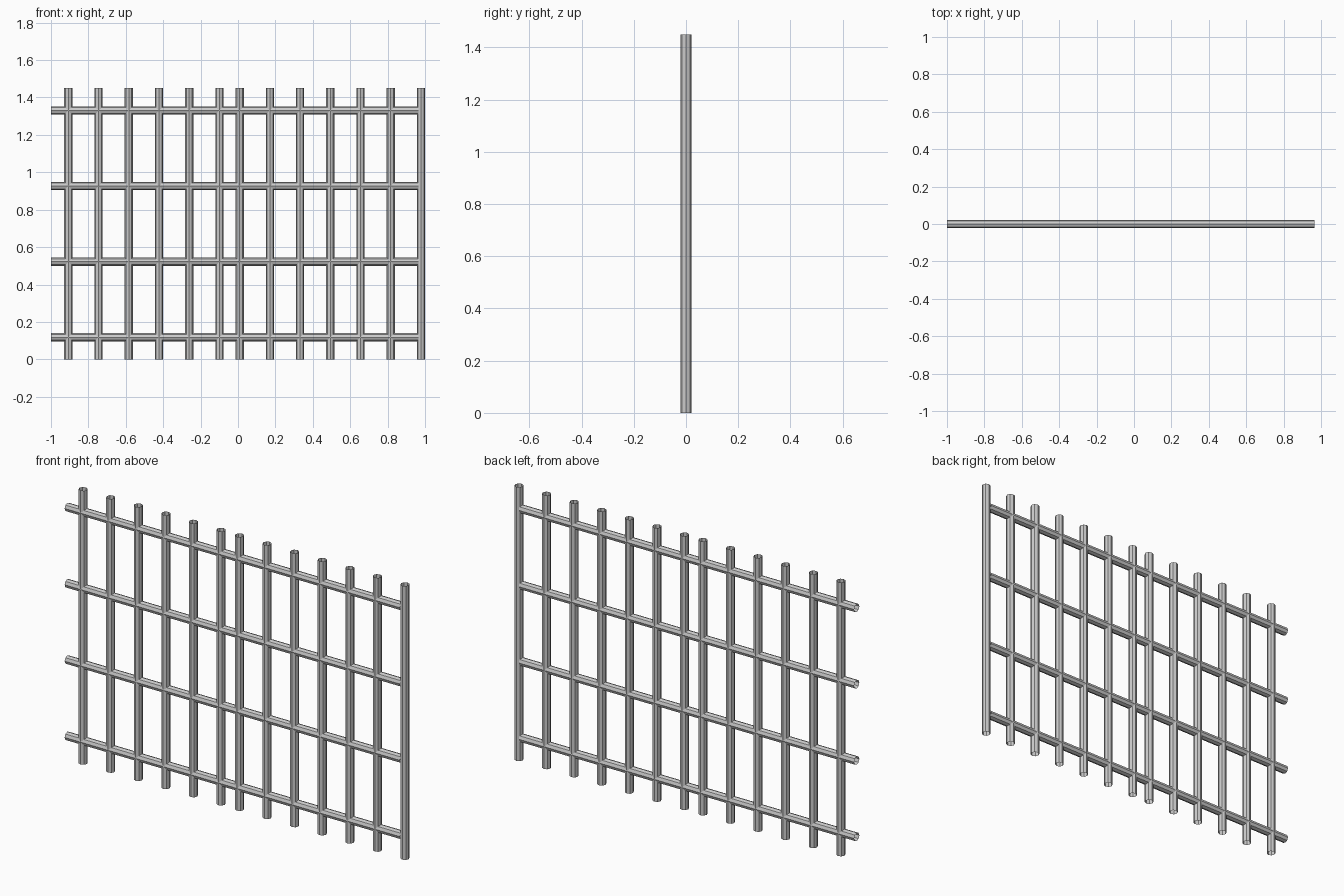
import bpy
from math import pi

if "Cube" in bpy.data.objects:
    bpy.data.objects.remove(bpy.data.objects["Cube"])

R = 0.022


def tube(name, length, loc, rot):
    # Open-ended eight-sided bar
    bpy.ops.mesh.primitive_cylinder_add(vertices=8, radius=R, depth=length,
                                        end_fill_type='NOTHING',
                                        location=loc, rotation=rot)
    bpy.context.object.name = name


# Upright bars: a left group of six and a right group of seven
step = 0.1615
xs = [-0.907 + step * i for i in range(6)] + [0.978 - step * i for i in range(6, -1, -1)]
for x in xs:
    tube("upright_bar", 1.45, (x, 0, 0.725), (0, 0, 0))

# Horizontal rails, stopping just inside the last upright
for i in range(4):
    tube("cross_rail", 1.964, (-0.018, 0, 0.118 + 0.404 * i), (0, pi / 2, 0))
